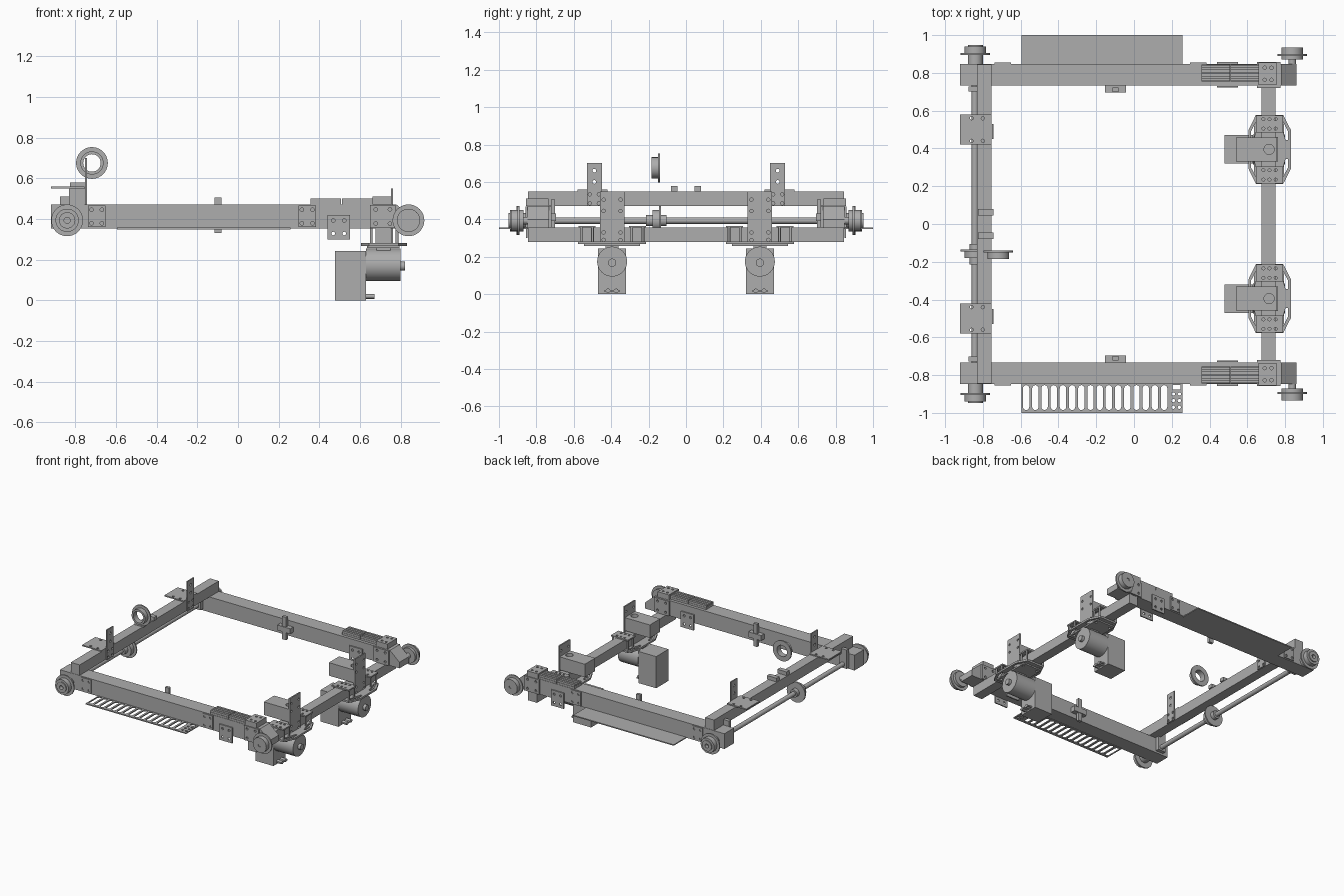
import bpy, bmesh
from math import sin, cos, pi, radians
from mathutils import Matrix, Vector

cube = bpy.data.objects.get("Cube")
if cube:
    bpy.data.objects.remove(cube)

grey = bpy.data.materials.new("machined_grey")
grey.use_nodes = True
GREY = (0.42, 0.42, 0.42, 1)
grey.diffuse_color = GREY
for node in grey.node_tree.nodes:
    if node.type == 'BSDF_PRINCIPLED':
        node.inputs["Base Color"].default_value = GREY

# Local (u, v, w) to world for parts facing each axis
TURN = {
    'Z': Matrix.Identity(3),
    'Y': Matrix(((1, 0, 0), (0, 0, -1), (0, 1, 0))),
    'X': Matrix(((0, 0, 1), (1, 0, 0), (0, 1, 0))),
}


def finish(name, mesh):
    obj = bpy.data.objects.new(name, mesh)
    bpy.context.collection.objects.link(obj)
    mesh.materials.clear()
    mesh.materials.append(grey)
    return obj


def box(name, x, y, z):
    """Box from (low, high) ranges."""
    bm = bmesh.new()
    bmesh.ops.create_cube(bm, size=1)
    for v in bm.verts:
        v.co = [(r[0] + r[1]) / 2 + c * abs(r[1] - r[0]) for r, c in zip((x, y, z), v.co)]
    mesh = bpy.data.meshes.new(name)
    bm.to_mesh(mesh)
    bm.free()
    return finish(name, mesh)


def circle(u, v, r, n=12):
    return [(u + r * cos(2 * pi * i / n), v + r * sin(2 * pi * i / n)) for i in range(n)]


def rect(u0, u1, v0, v1):
    return [(u0, v0), (u1, v0), (u1, v1), (u0, v1)]


def slot(u, v0, v1, r):
    """Rounded slot running along v."""
    arc = [i * pi / 6 for i in range(7)]
    return ([(u + r * cos(a), v1 - r + r * sin(a)) for a in arc]
            + [(u - r * cos(a), v0 + r - r * sin(a)) for a in arc])


def four(u, v, du, dv, r=0.009):
    return [circle(u + a * du, v + b * dv, r) for a in (-1, 1) for b in (-1, 1)]


def plate(name, outline, holes, axis, at, thick, smooth=False):
    """Flat outline with holes, extruded about its centre along an axis."""
    curve = bpy.data.curves.new(name, 'CURVE')
    curve.dimensions = '2D'
    curve.fill_mode = 'BOTH'
    curve.extrude = thick / 2
    for loop in [outline] + holes:
        spline = curve.splines.new('POLY')
        spline.points.add(len(loop) - 1)
        for p, (u, v) in zip(spline.points, loop):
            p.co = (u, v, 0, 1)
        spline.use_cyclic_u = True
    temp = bpy.data.objects.new(name + "_curve", curve)
    bpy.context.collection.objects.link(temp)
    bpy.context.view_layer.update()
    deps = bpy.context.evaluated_depsgraph_get()
    mesh = bpy.data.meshes.new_from_object(temp.evaluated_get(deps))
    bpy.data.objects.remove(temp)
    shift = Vector([at if a == axis else 0 for a in 'XYZ'])
    mesh.transform(Matrix.Translation(shift) @ TURN[axis].to_4x4())
    bm = bmesh.new()
    bm.from_mesh(mesh)
    bmesh.ops.remove_doubles(bm, verts=bm.verts, dist=0.00001)
    bmesh.ops.recalc_face_normals(bm, faces=bm.faces)
    for f in bm.faces:
        f.smooth = smooth
    bm.to_mesh(mesh)
    bm.free()
    mesh.set_sharp_from_angle(angle=radians(35))
    return finish(name, mesh)


def disc(name, axis, u, v, r, w0, w1, bore=0):
    holes = [circle(u, v, bore, 32)] if bore else []
    return plate(name, circle(u, v, r, 40), holes, axis, (w0 + w1) / 2, abs(w1 - w0), True)


def wheel(name, x, z, y, s, bore=0.02):
    """Flanged wheel: thin flange at y, drum reaching outward along s."""
    disc(name + "_flange", 'Y', x, z, 0.078, y, y + s * 0.01, bore)
    disc(name + "_drum", 'Y', x, z, 0.057, y + s * 0.01, y + s * 0.045, bore)


# Cross beams: one over the side rails, one under them
box("upper_cross_beam", (-0.83, -0.755), (-0.845, 0.845), (0.47, 0.55))
box("lower_cross_beam", (0.675, 0.75), (-0.845, 0.845), (0.28, 0.355))

for s, side in ((1, "back"), (-1, "front")):
    def ys(a, b):
        return tuple(sorted((s * a, s * b)))

    # Side rail with a sloped end
    plate(side + "_rail", [(-0.92, 0.353), (0.86, 0.353), (0.86, 0.40), (0.78, 0.47), (-0.92, 0.47)],
          [], 'Y', s * 0.79, 0.115)
    for x in (-0.695, 0.34):
        plate(side + "_joint_plate", rect(x - 0.043, x + 0.043, 0.36, 0.465),
              four(x, 0.412, 0.026, 0.033), 'Y', s * 0.851, 0.008)
    for y in (0.852, 0.726):
        plate(side + "_hanger_plate", rect(0.44, 0.55, 0.30, 0.42),
              four(0.495, 0.36, 0.027, 0.032), 'Y', s * y, 0.009)
        plate(side + "_end_plate", rect(0.65, 0.775, 0.355, 0.468),
              four(0.712, 0.412, 0.035, 0.035), 'Y', s * y, 0.012)

    # Ribbed pads on the rail
    for x in (0.357, 0.512):
        box(side + "_pad_base", (x, x + 0.15), ys(0.755, 0.845), (0.47, 0.485))
        for i in range(4):
            y = 0.757 + i * 0.023
            box(side + "_pad_rib", (x, x + 0.15), ys(y, y + 0.016), (0.485, 0.5))
    plate(side + "_cap_plate", rect(0.66, 0.755, *ys(0.735, 0.855)),
          four(0.71, s * 0.795, 0.018, 0.032), 'Z', 0.49, 0.04)

    # Inner clip on the rail
    box(side + "_clip_post", (-0.115, -0.082), ys(0.70, 0.722), (0.33, 0.505))
    box(side + "_clip_bar", (-0.153, -0.043), ys(0.695, 0.735), (0.39, 0.43))

    # Wheels and axle bearings
    wheel(side + "_drive_wheel", -0.84, 0.393, s * 0.895, s)
    disc(side + "_drive_hub", 'Y', -0.84, 0.393, 0.04, s * 0.845, s * 0.948, 0.015)
    wheel(side + "_free_wheel", 0.838, 0.393, s * 0.89, s, 0.012)
    disc(side + "_free_hub", 'Y', 0.838, 0.393, 0.058, s * 0.87, s * 0.89)
    disc(side + "_free_stub", 'Y', 0.838, 0.393, 0.02, s * 0.84, s * 0.93)
    plate(side + "_bearing_plate", rect(-0.875, -0.81, 0.365, 0.51), [], 'Y', s * 0.715, 0.028)

    # Angle bracket on the upper beam
    plate(side + "_shelf_bracket", rect(-0.92, -0.755, *ys(0.42, 0.58)),
          four(-0.83, s * 0.50, 0.03, 0.06), 'Z', 0.554, 0.009)
    plate(side + "_upright_bracket", rect(*ys(0.45, 0.53), 0.47, 0.70),
          four(s * 0.49, 0.51, 0.024, 0.024) + [circle(s * 0.49, z, 0.01) for z in (0.60, 0.66)],
          'X', -0.748, 0.009)
    box(side + "_beam_tab", (-0.825, -0.745), ys(0.045, 0.08), (0.55, 0.578))

    # Motor carrier: eight-sided frame below the lower beam
    c = s * 0.395
    n = 0.075
    outline = [(0.645, c - 0.182), (0.79, c - 0.182), (0.832, c - 0.1), (0.832, c + 0.1),
               (0.79, c + 0.182), (0.645, c + 0.182), (0.605, c + 0.1), (0.605, c - 0.1)]
    windows = [[(0.7175 + a * u, c + b * v) for u, v in
                ((0.055, 0.155), (0.067, 0.155), (0.098, 0.095), (0.098, 0.05), (0.085, 0.05))]
               for a in (-1, 1) for b in (-1, 1)]
    plate(side + "_motor_frame", outline, windows, 'Z', 0.274, 0.014)
    plate(side + "_motor_clamp", rect(0.635, 0.795, c - 0.15, c + 0.15),
          four(0.715, c, 0.06, 0.12), 'Z', 0.262, 0.01)
    for e in (-1, 1):
        y = c + e * 0.135
        plate(side + "_beam_clamp", rect(0.645, 0.79, y - 0.045, y + 0.045),
              [circle(x, y + d, 0.008) for x in (0.685, 0.717, 0.75) for d in (-0.025, 0.025)],
              'Z', 0.36, 0.01)
        for x in (0.655, 0.782):
            for d in (-0.03, 0.03):
                disc(side + "_clamp_bolt", 'Z', x, y + d, 0.007, 0.28, 0.36)
    plate(side + "_motor_upright", rect(c - 0.065, c + 0.065, 0.28, 0.55),
          four(c, 0.475, 0.045, 0.03) + four(c, 0.31, 0.045, 0.02), 'X', 0.758, 0.01)

    # Sensor housing above the beam
    plate(side + "_housing", rect(0.54, 0.753, c - 0.063, c + 0.063),
          [circle(0.715, c, 0.027, 24)], 'Z', 0.415, 0.10)

    # Gear motor hanging below
    box(side + "_gearbox", (0.478, 0.63), (c - n, c + n), (0, 0.243))
    box(side + "_motor_neck", (0.68, 0.75), (c - 0.035, c + 0.035), (0.23, 0.28))
    disc(side + "_motor_body", 'X', c, 0.174, 0.08, 0.63, 0.80)
    disc(side + "_motor_boss", 'X', c, 0.168, 0.022, 0.80, 0.822)
    box(side + "_gearbox_foot", (0.63, 0.67), (c - 0.04, c + 0.04), (0.012, 0.022))
    for e in (-1, 1):
        disc(side + "_foot_screw", 'X', c + e * 0.022, 0.018, 0.012, 0.63, 0.67)

# Drive axle with centre pulley, and the raised idler ring
disc("drive_axle", 'Y', -0.842, 0.393, 0.017, -0.92, 0.92)
wheel("centre_pulley", -0.84, 0.393, -0.135, -1)
disc("pulley_collar", 'Y', -0.84, 0.393, 0.03, -0.215, -0.105)
wheel("idler_ring", -0.718, 0.675, -0.14, -1, 0.043)

# Solid shelf at the back, slotted shelf at the front
plate("back_shelf", rect(-0.595, 0.258, 0.84, 1.0), [], 'Z', 0.353, 0.008)
slots = [slot(-0.571 + i * 0.0487, -0.985, -0.853, 0.017) for i in range(16)]
end_holes = [circle(x, y, 0.009) for x in (0.208, 0.24) for y in (-0.97, -0.935, -0.9)]
end_holes.append(rect(0.203, 0.245, -0.875, -0.852))
plate("front_slotted_shelf", rect(-0.595, 0.258, -1.0, -0.84), slots + end_holes, 'Z', 0.353, 0.008)
